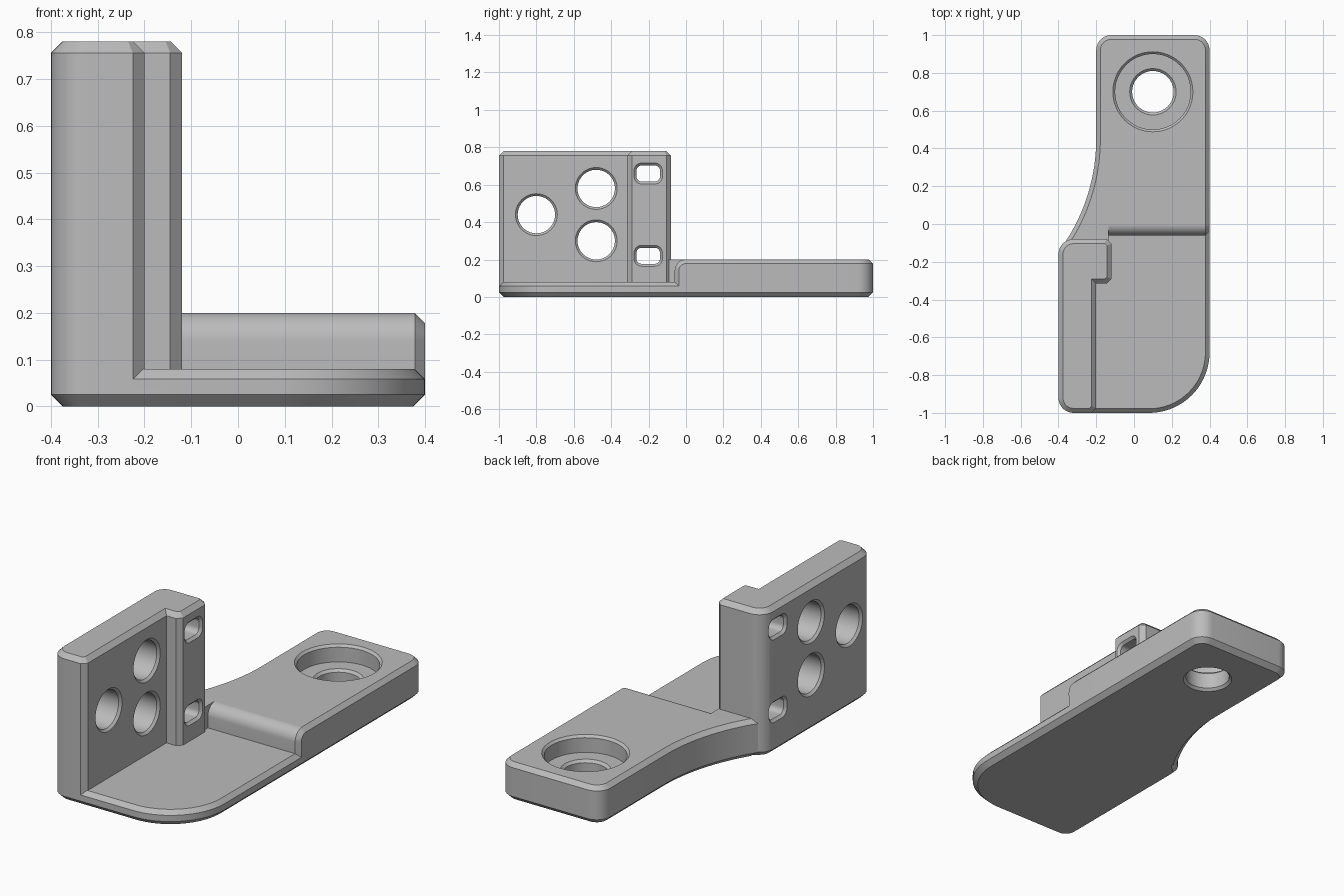
import bpy
import bmesh
from math import cos, sin, radians
from mathutils import Vector

cube = bpy.data.objects.get("Cube")
if cube:
    bpy.data.objects.remove(cube, do_unlink=True)

grey = bpy.data.materials.new("plain_grey")
grey.use_nodes = True
colour = (0.5, 0.5, 0.5, 1)
grey.diffuse_color = colour
for node in grey.node_tree.nodes:
    if node.type == 'BSDF_PRINCIPLED':
        node.inputs["Base Color"].default_value = colour


def arc(cx, cy, r, start, end, step=10):
    """Points along an arc, angles in degrees."""
    n = max(1, round(abs(end - start) / step))
    angles = [radians(start + (end - start) * i / n) for i in range(n + 1)]
    return [(cx + r * cos(a), cy + r * sin(a)) for a in angles]


def inset(points, d):
    """Move an anticlockwise outline inward by d with mitred corners."""
    pts = [Vector(p) for p in points]
    result = []
    for i, p in enumerate(pts):
        a = (p - pts[i - 1]).normalized()
        b = (pts[(i + 1) % len(pts)] - p).normalized()
        na, nb = Vector((-a.y, a.x)), Vector((-b.y, b.x))
        result.append(p + (na + nb) * d / (1 + na.dot(nb)))
    return result


def loft(name, outline, layers, axis='Z'):
    """Solid through (height, inset) layers of one outline."""
    bm = bmesh.new()
    rings = []
    for h, d in layers:
        ring = inset(outline, d)
        rings.append([bm.verts.new((p.x, p.y, h) if axis == 'Z' else (h, p.x, p.y))
                      for p in ring])
    n = len(outline)
    for low, high in zip(rings, rings[1:]):
        for i in range(n):
            j = (i + 1) % n
            bm.faces.new((low[i], low[j], high[j], high[i]))
    bm.faces.new(rings[0][::-1])
    bm.faces.new(rings[-1])
    mesh = bpy.data.meshes.new(name)
    bm.to_mesh(mesh)
    bm.free()
    mesh.materials.append(grey)
    ob = bpy.data.objects.new(name, mesh)
    bpy.context.collection.objects.link(ob)
    return ob


def combine(target, other, operation):
    """Apply a boolean and discard the second solid."""
    bpy.ops.object.select_all(action='DESELECT')
    bpy.context.view_layer.objects.active = target
    target.select_set(True)
    mod = target.modifiers.new(operation.lower(), 'BOOLEAN')
    mod.operation = operation
    mod.solver = 'EXACT'
    mod.object = other
    bpy.ops.object.modifier_apply(modifier=mod.name)
    bpy.data.objects.remove(other, do_unlink=True)


def through_cut(outline, start, end, flare, axis):
    """Cutter flared at both ends to chamfer the rims."""
    over = 0.01
    return loft("hole_cutter", outline,
                [(start - over, -flare - over), (start + flare, 0),
                 (end - flare, 0), (end + over, -flare - over)], axis)


BOTTOM, TOP = 0.025, 0.022

# Raised arm with the long concave flank
arm_outline = ([(0.4, -0.12)] + arc(0.32, 0.92, 0.08, 0, 90)
               + arc(-0.12, 0.92, 0.08, 90, 180)
               + arc(-1.19, 0.45, 0.99, 0, -33.1, 2.5) + [(-0.3, -0.12)])
bracket = loft("bracket", arm_outline,
               [(0, BOTTOM), (BOTTOM, 0), (0.2 - TOP, 0), (0.2, TOP)])

# Rounded step at the front of the arm
step_outline = ([(-0.5, -0.1), (-0.06, -0.1)]
                + arc(0, 0.14, 0.0605, 180, 90, 9) + [(0, 0.3), (-0.5, 0.3)])
step = loft("step_cutter", step_outline,
            [(-0.135, 0), (0.4 - TOP, 0), (0.42, -TOP - 0.02)], 'X')
combine(bracket, step, 'DIFFERENCE')

# Thin floor plate
floor_outline = (arc(-0.32, -0.92, 0.08, 180, 270)
                 + arc(0.08, -0.68, 0.32, 270, 360, 5) + [(0.4, 0)]
                 + arc(-1.19, 0.45, 0.995, -27, -32, 2.5)
                 + arc(-0.32, -0.16, 0.08, 120, 180))
floor_plate = loft("floor_plate", floor_outline,
                   [(0, BOTTOM), (BOTTOM, 0), (0.08 - TOP, 0), (0.08, TOP)])
combine(bracket, floor_plate, 'UNION')

# Upright wall with the thicker pad at its back end
wall_outline = (arc(-0.32, -0.92, 0.08, 180, 270)
                + [(-0.225, -1), (-0.2, -0.975), (-0.2, -0.315),
                   (-0.145, -0.315), (-0.12, -0.29), (-0.12, -0.105),
                   (-0.145, -0.08)]
                + arc(-0.32, -0.16, 0.08, 90, 180))
wall = loft("upright_wall", wall_outline, [(0.04, 0), (0.78 - 0.024, 0), (0.78, 0.024)])
combine(bracket, wall, 'UNION')

# Round holes through the wall
for y, z in [(-0.8, 0.44), (-0.48, 0.58), (-0.48, 0.3)]:
    circle = arc(y, z, 0.1, 0, 360, 9)[:-1]
    combine(bracket, through_cut(circle, -0.4, -0.2, 0.012, 'X'), 'DIFFERENCE')

# Rounded slots through the pad
for z in (0.66, 0.22):
    r, w, h = 0.028, 0.035, 0.015
    slot = []
    for sy, sz, a in [(1, 1, 0), (-1, 1, 90), (-1, -1, 180), (1, -1, 270)]:
        slot += arc(-0.202 + sy * w, z + sz * h, r, a, a + 90, 15)
    combine(bracket, through_cut(slot, -0.4, -0.12, 0.013, 'X'), 'DIFFERENCE')

# Counterbored mounting hole
bore = arc(0.1, 0.7, 0.2, 0, 360, 7.5)[:-1]
combine(bracket, loft("bore_cutter", bore, [(0.11, 0), (0.188, 0), (0.21, -0.022)]),
        'DIFFERENCE')
bolt = arc(0.1, 0.7, 0.11, 0, 360, 9)[:-1]
combine(bracket, through_cut(bolt, 0, 0.11, 0.013, 'Z'), 'DIFFERENCE')

bpy.ops.object.select_all(action='DESELECT')
bpy.context.view_layer.objects.active = bracket
bracket.select_set(True)
bpy.ops.object.shade_smooth_by_angle(angle=radians(28))
